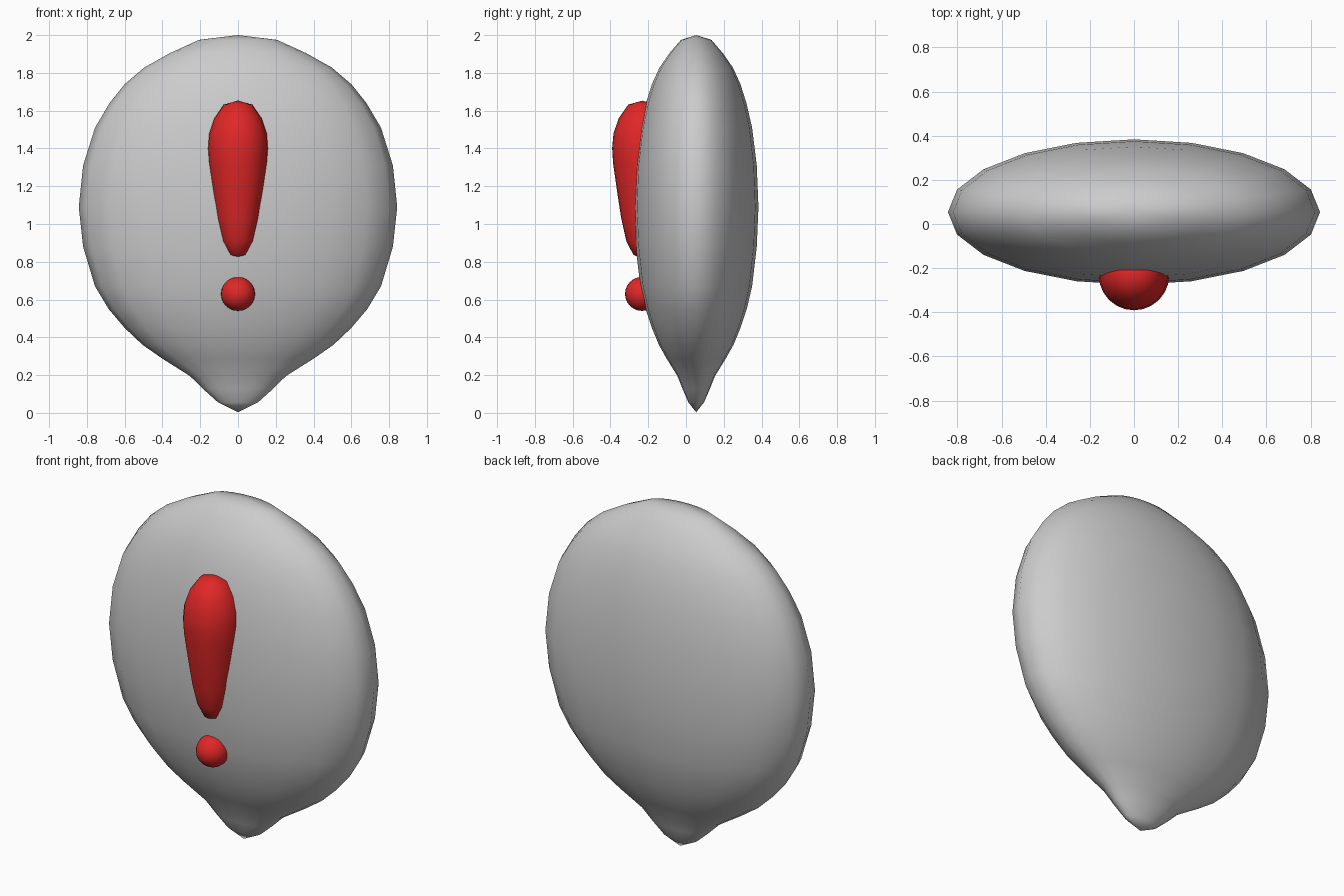
import bpy, bmesh, math

if "Cube" in bpy.data.objects:
    bpy.data.objects.remove(bpy.data.objects["Cube"])


def material(name, rgb):
    m = bpy.data.materials.new(name)
    m.diffuse_color = (*rgb, 1)
    m.use_nodes = True
    m.node_tree.nodes["Principled BSDF"].inputs["Base Color"].default_value = m.diffuse_color
    return m


def lathe(name, profile, segments, y, depth, mat):
    """Spin (radius, height) points round a vertical axis; depth squashes y."""
    bm = bmesh.new()
    rings = []
    for r, z in profile:
        count = segments if r > 0 else 1
        rings.append([bm.verts.new((r * math.cos(2 * math.pi * i / segments),
                                    y + depth * r * math.sin(2 * math.pi * i / segments), z))
                      for i in range(count)])
    for a, b in zip(rings, rings[1:]):
        for i in range(segments):
            j = (i + 1) % segments
            quad = [a[i % len(a)], a[j % len(a)], b[j % len(b)], b[i % len(b)]]
            bm.faces.new(list(dict.fromkeys(quad)))
    bmesh.ops.recalc_face_normals(bm, faces=bm.faces)
    for f in bm.faces:
        f.smooth = True
    mesh = bpy.data.meshes.new(name)
    bm.to_mesh(mesh)
    bm.free()
    mesh.materials.append(mat)
    ob = bpy.data.objects.new(name, mesh)
    bpy.context.collection.objects.link(ob)
    return ob


grey = material("light grey", (0.6, 0.6, 0.6))
red = material("red", (0.75, 0.02, 0.02))

# Flattened balloon with a pinched tip at the bottom
lathe("bubble", [(0, 0.003), (0.106, 0.056), (0.185, 0.127), (0.254, 0.195), (0.40, 0.287),
                 (0.505, 0.36), (0.60, 0.45), (0.685, 0.55), (0.757, 0.67), (0.82, 0.88),
                 (0.843, 1.09), (0.82, 1.31), (0.757, 1.51), (0.68, 1.64), (0.60, 1.74),
                 (0.497, 1.828), (0.36, 1.905), (0.206, 1.975), (0, 2.0)],
      20, 0.054, 0.391, grey)

# Tapered bar of the mark
lathe("mark_bar", [(0, 0.815), (0.048, 0.837), (0.085, 0.91), (0.112, 1.03), (0.135, 1.18),
                   (0.155, 1.32), (0.16, 1.40), (0.153, 1.48), (0.125, 1.56), (0.075, 1.632),
                   (0, 1.653)],
      24, -0.231, 1, red)

# Round dot below the bar
dot = [(0.09 * math.sin(math.pi * i / 12), 0.63 - 0.09 * math.cos(math.pi * i / 12))
       for i in range(13)]
dot[0], dot[-1] = (0, 0.54), (0, 0.72)
lathe("mark_dot", dot, 24, -0.233, 1, red)
